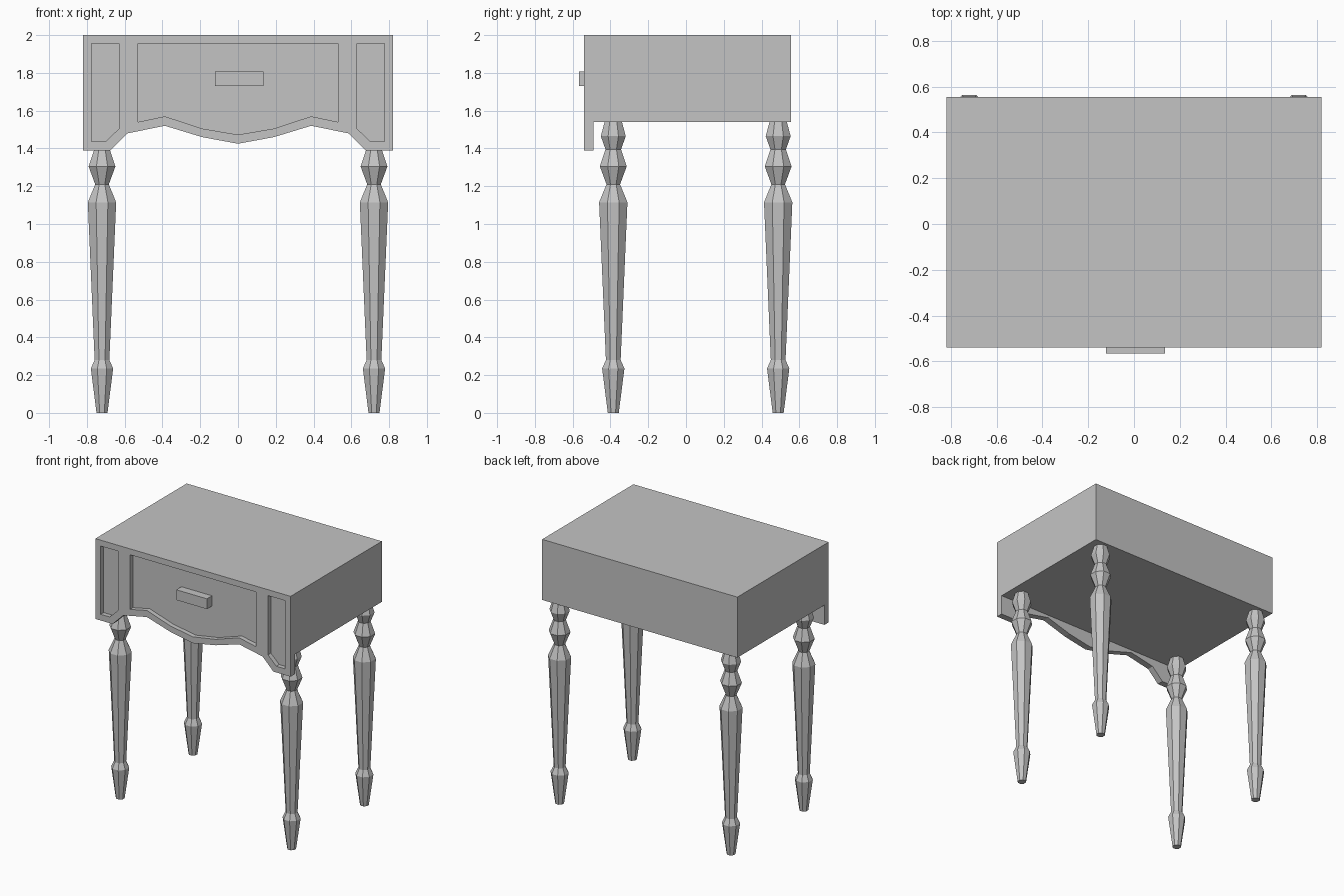
import bpy
import bmesh
import math

default = bpy.data.objects.get("Cube")
if default:
    bpy.data.objects.remove(default, do_unlink=True)

grey = bpy.data.materials.new("plain_grey")
grey.use_nodes = True
GREY = (0.55, 0.55, 0.55, 1)
grey.diffuse_color = GREY
grey.node_tree.nodes["Principled BSDF"].inputs["Base Color"].default_value = GREY


def make_object(name, bm):
    bmesh.ops.recalc_face_normals(bm, faces=bm.faces)
    mesh = bpy.data.meshes.new(name)
    bm.to_mesh(mesh)
    bm.free()
    mesh.materials.append(grey)
    obj = bpy.data.objects.new(name, mesh)
    bpy.context.scene.collection.objects.link(obj)
    return obj


def prism(name, outline, y0, y1):
    """Extrude an (x, z) outline along y."""
    bm = bmesh.new()
    face = bm.faces.new([bm.verts.new((x, y0, z)) for x, z in outline])
    ext = bmesh.ops.extrude_face_region(bm, geom=[face])
    verts = [v for v in ext["geom"] if isinstance(v, bmesh.types.BMVert)]
    bmesh.ops.translate(bm, verts=verts, vec=(0, y1 - y0, 0))
    return make_object(name, bm)


def mirrored(half):
    """Complete a left-half outline that ends on the centre line."""
    return half + [(-x, z) for x, z in reversed(half) if x != 0]


def rectangle(x0, x1, z0, z1):
    return [(x0, z0), (x1, z0), (x1, z1), (x0, z1)]


W, TOP, UNDER = 0.82, 2.0, 1.54
FRONT, APRON_BACK, BACK = -0.54, -0.49, 0.555
RECESS = FRONT + 0.035

# Cabinet body
prism("cabinet_body", rectangle(-W, W, UNDER, TOP), APRON_BACK, BACK)

# Front panel with scalloped apron
apron = [(-W, TOP), (-W, 1.39), (-0.675, 1.39), (-0.585, 1.48),
         (-0.387, 1.52), (-0.19, 1.46), (0, 1.425)]
front = prism("front_panel", mirrored(apron), FRONT, APRON_BACK)

# Sunken drawer face and side panels
drawer = [(-0.53, 1.955), (-0.53, 1.54), (-0.387, 1.57),
          (-0.19, 1.505), (0, 1.473)]
side = [(-0.775, 1.955), (-0.775, 1.437), (-0.70, 1.437),
        (-0.63, 1.505), (-0.63, 1.955)]
cutters = []
for outline in (mirrored(drawer), side, [(-x, z) for x, z in side]):
    cutter = prism("recess_cutter", outline, FRONT - 0.1, RECESS)
    cutter.hide_render = True
    mod = front.modifiers.new("recess", "BOOLEAN")
    mod.operation = "DIFFERENCE"
    mod.solver = "EXACT"
    mod.object = cutter
    cutters.append(cutter)

# Bake the recesses and drop the cutters
graph = bpy.context.evaluated_depsgraph_get()
baked = bpy.data.meshes.new_from_object(front.evaluated_get(graph))
front.modifiers.clear()
front.data = baked
for cutter in cutters:
    bpy.data.objects.remove(cutter, do_unlink=True)

# Drawer handle
prism("drawer_handle", rectangle(-0.122, 0.135, 1.73, 1.808), -0.566, RECESS)

# Turned legs: (half width, height) of each eight-sided ring
LEG = [(0.029, 0), (0.059, 0.235), (0.039, 0.28), (0.075, 1.115),
       (0.036, 1.21), (0.071, 1.305), (0.041, 1.395), (0.066, 1.465),
       (0.046, UNDER)]
SIDES = 8


def leg(name, cx, cy):
    bm = bmesh.new()
    rings = []
    for half, z in LEG:
        r = half / math.cos(math.pi / SIDES)
        angles = [(i + 0.5) * math.tau / SIDES for i in range(SIDES)]
        rings.append([bm.verts.new((cx + r * math.cos(a), cy + r * math.sin(a), z))
                      for a in angles])
    for low, high in zip(rings, rings[1:]):
        for i in range(SIDES):
            j = (i + 1) % SIDES
            bm.faces.new((low[i], low[j], high[j], high[i]))
    bm.faces.new(rings[0])
    bm.faces.new(rings[-1])
    return make_object(name, bm)


for end, y in (("front", -0.385), ("back", 0.488)):
    for hand, x in (("left", 0.72), ("right", -0.72)):
        leg(f"{end}_{hand}_leg", x, y)
